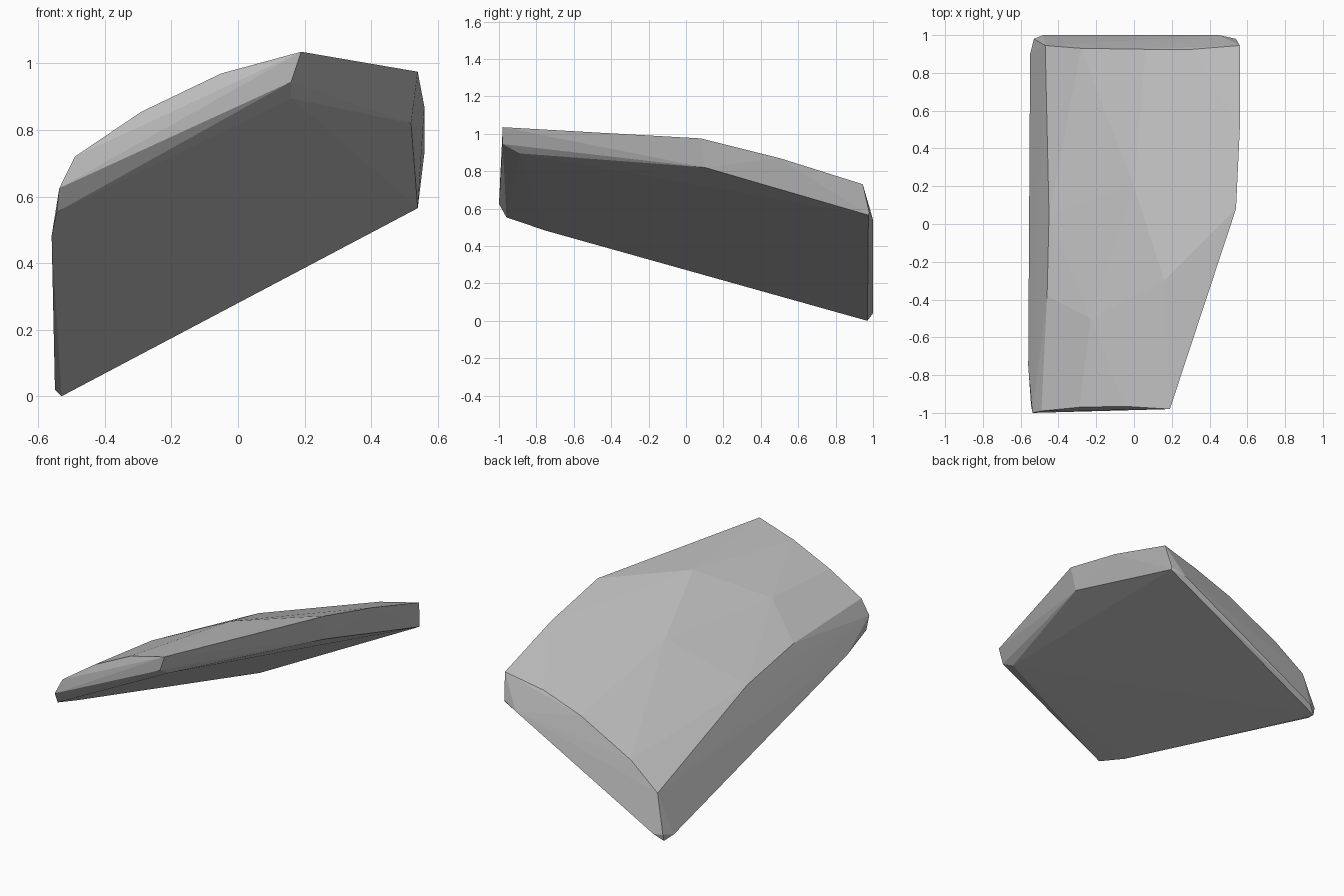
import bpy, bmesh

# corner points of the slab, grouped by region; the hull gives the chipped faces
underside = [(-0.53, 0.97, 0.0), (0.54, 0.975, 0.565), (0.52, 0.10, 0.82),
             (0.16, -0.89, 0.895), (-0.545, -0.96, 0.553),
             (-0.55, 0.90, 0.02), (-0.56, -0.75, 0.482)]
front_end = [(-0.537, -1.0, 0.625), (0.16, -0.98, 0.945), (-0.49, -0.99, 0.72),
             (-0.29, -0.97, 0.855), (-0.05, -0.965, 0.97), (0.19, -0.98, 1.035)]
right_edge = [(0.54, 0.08, 0.975), (0.56, 0.50, 0.87), (0.56, 0.945, 0.73)]
back_end = [(0.31, 0.925, 0.676), (0.06, 0.925, 0.587), (-0.28, 0.93, 0.41),
            (-0.47, 0.945, 0.265), (0.45, 1.0, 0.54), (-0.48, 1.0, 0.04),
            (-0.53, 0.98, 0.04), (0.54, 0.98, 0.58)]
left_ridge = [(-0.45, 0.05, 0.58), (-0.46, -0.38, 0.67)]
crown = [(0.0, 0.20, 0.80), (0.16, -0.30, 0.985), (-0.23, -0.50, 0.84)]

# stone slab
bm = bmesh.new()
for p in underside + front_end + right_edge + back_end + left_ridge + crown:
    bm.verts.new(p)
hull = bmesh.ops.convex_hull(bm, input=bm.verts[:])
loose = [v for v in bm.verts if not v.link_faces]
bmesh.ops.delete(bm, geom=loose, context='VERTS')
bmesh.ops.recalc_face_normals(bm, faces=bm.faces[:])
mesh = bpy.data.meshes.new("stone_slab")
bm.to_mesh(mesh)
bm.free()

# grey stone colour
stone = bpy.data.materials.new("stone_grey")
stone.diffuse_color = (0.5, 0.5, 0.5, 1)
mesh.materials.append(stone)
slab = bpy.data.objects.new("stone_slab", mesh)
bpy.context.collection.objects.link(slab)
